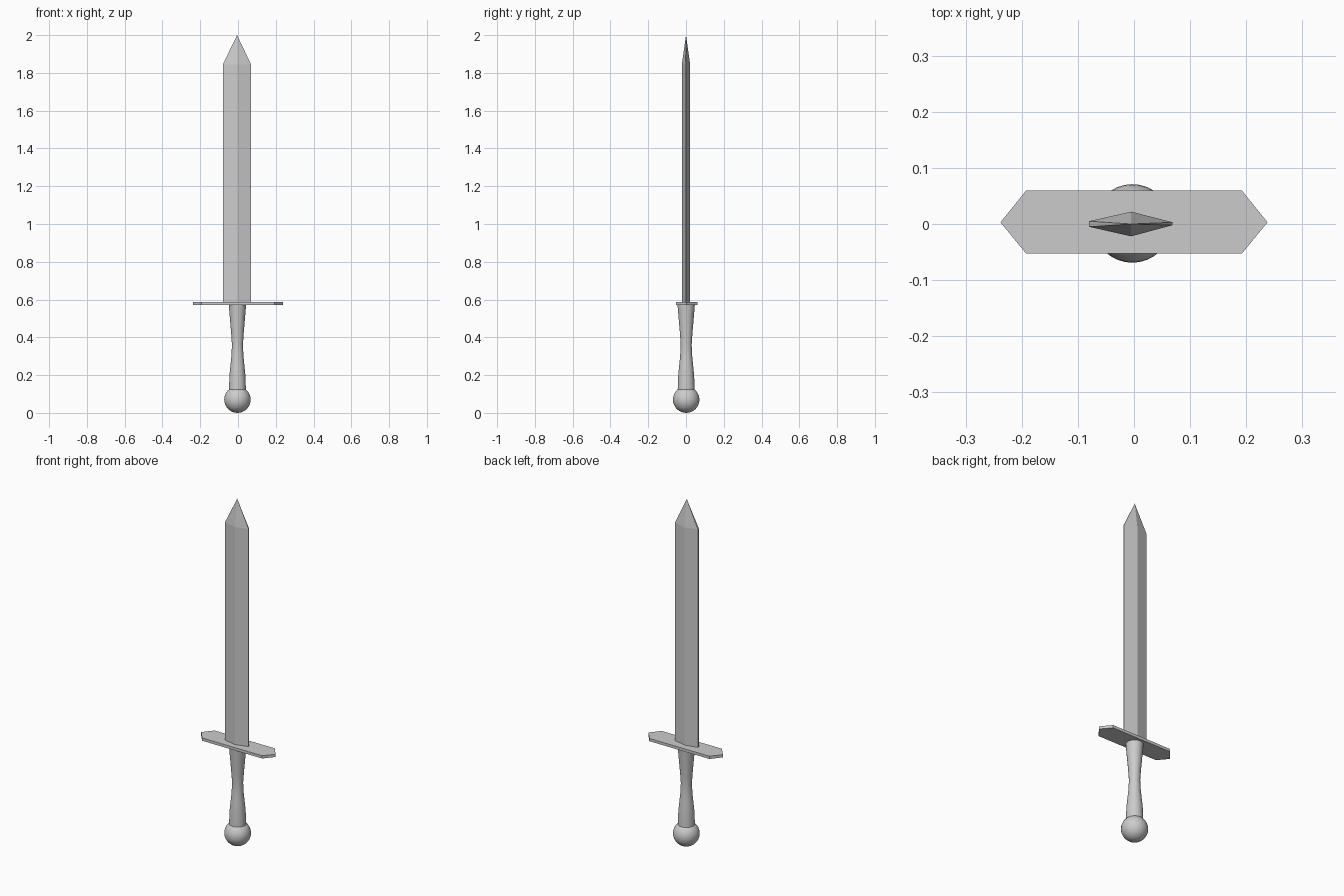
import bpy
import bmesh

cube = bpy.data.objects.get("Cube")
if cube:
    bpy.data.objects.remove(cube, do_unlink=True)

# One plain steel colour for the whole sword
steel = bpy.data.materials.new("steel_grey")
steel.use_nodes = True
colour = (0.6, 0.6, 0.6, 1)
steel.diffuse_color = colour
bsdf = next(n for n in steel.node_tree.nodes if n.type == 'BSDF_PRINCIPLED')
bsdf.inputs["Base Color"].default_value = colour

CENTRE_X = -0.003


def finish(name, bm, smooth=False):
    bmesh.ops.recalc_face_normals(bm, faces=bm.faces[:])
    mesh = bpy.data.meshes.new(name)
    for face in bm.faces:
        face.smooth = smooth
    bm.to_mesh(mesh)
    bm.free()
    mesh.materials.append(steel)
    obj = bpy.data.objects.new(name, mesh)
    bpy.context.collection.objects.link(obj)
    if smooth:
        bpy.ops.object.select_all(action='DESELECT')
        obj.select_set(True)
        bpy.context.view_layer.objects.active = obj
        bpy.ops.object.shade_smooth_by_angle()
    return obj


def prism(outline, bottom, top, tip=None):
    """Extrude an outline upward, closing with a cap or a pointed tip."""
    bm = bmesh.new()
    low = [bm.verts.new((x, y, bottom)) for x, y in outline]
    high = [bm.verts.new((x, y, top)) for x, y in outline]
    bm.faces.new(low)
    if tip:
        point = bm.verts.new(tip)
    else:
        bm.faces.new(high)
    for i in range(len(outline)):
        j = (i + 1) % len(outline)
        bm.faces.new((low[i], low[j], high[j], high[i]))
        if tip:
            bm.faces.new((high[i], high[j], point))
    return bm


# Blade: flattened diamond section with narrow blunt edges
blade_section = [(-0.08, -0.005), (-0.005, -0.022), (0.069, -0.002),
                 (0.069, 0.003), (-0.005, 0.022), (-0.08, 0.005)]
finish("blade", prism(blade_section, 0.58, 1.845, (-0.005, 0, 2)))

# Crossguard: flat bar with pointed ends
guard_outline = [(-0.238, 0.003), (-0.192, -0.053), (0.192, -0.053),
                 (0.238, 0.003), (0.192, 0.06), (-0.192, 0.06)]
finish("crossguard", prism(guard_outline, 0.572, 0.588))

# Grip: waisted handle turned from a radius profile
grip_profile = [(0.12, 0.045), (0.2, 0.042), (0.25, 0.037), (0.3, 0.032),
                (0.36, 0.029), (0.42, 0.033), (0.49, 0.039), (0.575, 0.046)]
bm = bmesh.new()
rings = []
for z, radius in grip_profile:
    ring = bmesh.ops.create_circle(bm, segments=32, radius=radius)["verts"]
    bmesh.ops.translate(bm, verts=ring, vec=(CENTRE_X, 0.001, z))
    rings.append(ring)
for a, b in zip(rings, rings[1:]):
    for i in range(len(a)):
        j = (i + 1) % len(a)
        bm.faces.new((a[i], a[j], b[j], b[i]))
bm.faces.new(rings[0])
bm.faces.new(rings[-1])
finish("grip", bm, smooth=True)

# Pommel: round ball at the base
bm = bmesh.new()
bmesh.ops.create_uvsphere(bm, u_segments=32, v_segments=16, radius=0.07)
bmesh.ops.translate(bm, verts=bm.verts[:], vec=(CENTRE_X, 0.001, 0.07))
finish("pommel", bm, smooth=True)
